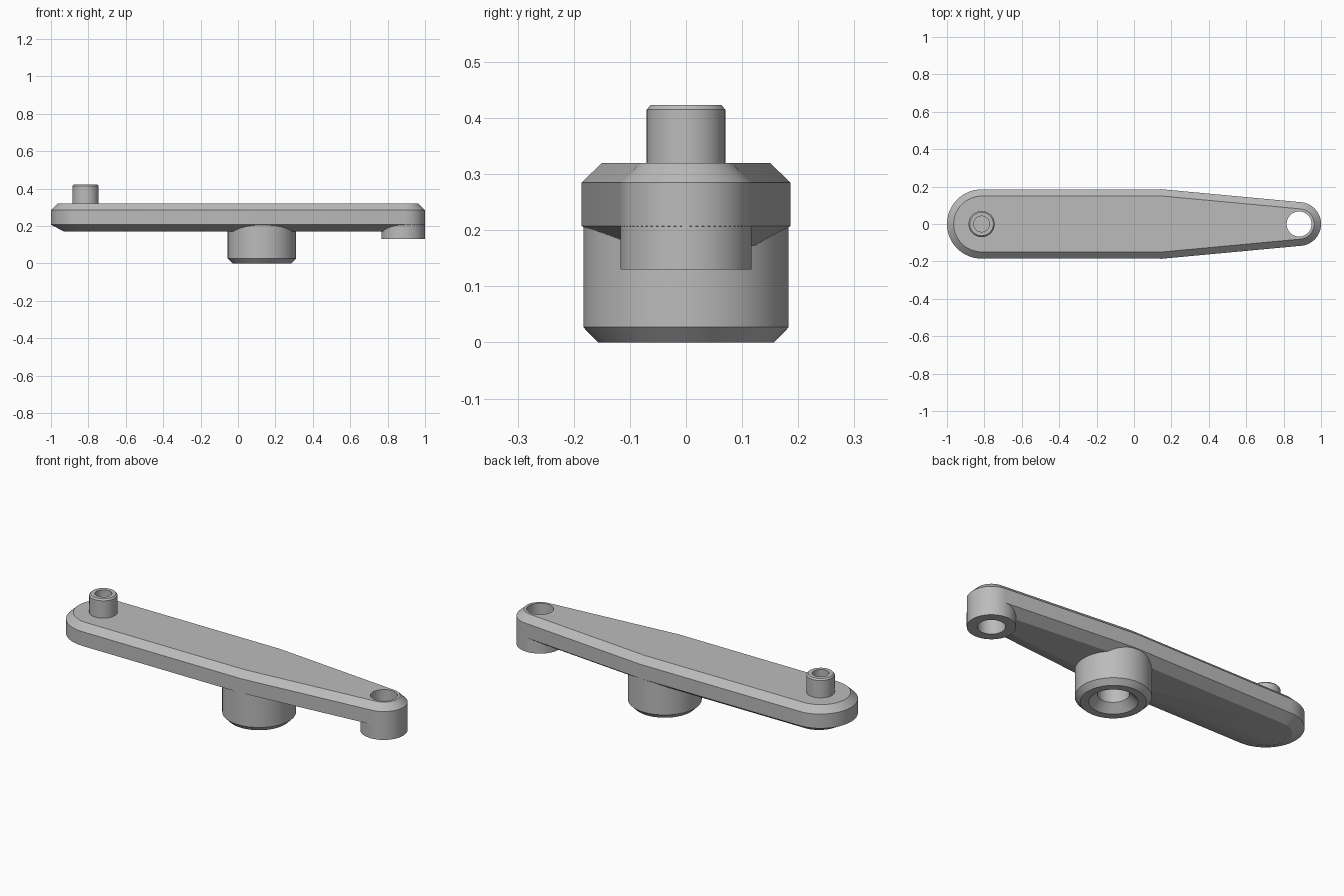
import bpy, bmesh, math

if "Cube" in bpy.data.objects:
    bpy.data.objects.remove(bpy.data.objects["Cube"])

grey = bpy.data.materials.new("plain grey")
grey.diffuse_color = (0.5, 0.5, 0.5, 1)
grey.use_nodes = True
grey.node_tree.nodes["Principled BSDF"].inputs["Base Color"].default_value = grey.diffuse_color
SEG = 64
PIN_X, PIVOT_X, END_X = -0.815, 0.128, 0.883


def finish(name, bm):
    bmesh.ops.recalc_face_normals(bm, faces=bm.faces)
    mesh = bpy.data.meshes.new(name)
    bm.to_mesh(mesh)
    bm.free()
    mesh.materials.append(grey)
    ob = bpy.data.objects.new(name, mesh)
    bpy.context.collection.objects.link(ob)
    return ob


def skin(bm, rings, closed=False):
    """Bridge equal rings of vertices with quads."""
    n = len(rings[0])
    pairs = list(zip(rings, rings[1:] + rings[:1] if closed else rings[1:]))
    for a, b in pairs:
        for i in range(n):
            j = (i + 1) % n
            bm.faces.new((a[i], a[j], b[j], b[i]))


def lathe(name, x, profile, closed=True):
    """Revolve (radius, z) points around a vertical axis at x."""
    bm = bmesh.new()
    rings = [[bm.verts.new((x + r * math.cos(2 * math.pi * i / SEG),
                            r * math.sin(2 * math.pi * i / SEG), z))
              for i in range(SEG)] for r, z in profile]
    skin(bm, rings, closed)
    if not closed:
        bm.faces.new(rings[0])
        bm.faces.new(rings[-1])
    return finish(name, bm)


def smooth(ob):
    bpy.ops.object.select_all(action='DESELECT')
    ob.select_set(True)
    bpy.context.view_layer.objects.active = ob
    bpy.ops.object.shade_smooth_by_angle(angle=math.radians(25))


# arm outline: (centre x, centre y, radius, normal angle), counter-clockwise
R1, R2 = 0.186, 0.117
tilt = math.asin((R1 - R2) / (END_X - 0.14))
right = math.pi / 2 - tilt
outline = [(END_X, 0, R2, -right + 2 * right * i / 32) for i in range(33)]
outline += [(0.14, 0, R1, math.pi / 2 - tilt / 2)]
outline += [(PIN_X, 0, R1 - 0.001, math.pi / 2 + math.pi * i / 32) for i in range(33)]
outline += [(0.14, 0, R1, -math.pi / 2 + tilt / 2)]


def arm_ring(bm, z, inset):
    ring = []
    for x, y, r, a in outline:
        d = r - inset(math.sin(a))
        ring.append(bm.verts.new((x + d * math.cos(a), y + d * math.sin(a), z)))
    return ring


# arm: flat bar with bevelled top rim and shallow bevelled underside
bm = bmesh.new()
rings = [arm_ring(bm, 0.172, lambda s: 0.069 - 0.016 * s),
         arm_ring(bm, 0.207, lambda s: 0),
         arm_ring(bm, 0.285, lambda s: 0),
         arm_ring(bm, 0.32, lambda s: 0.036)]
skin(bm, rings)
bm.faces.new(rings[0])
bm.faces.new(rings[-1])
arm = finish("arm", bm)

# bores through the arm
for name, x, r, low, high in (("end_bore_cutter", END_X, 0.067, 0.1, 0.4),
                              ("pivot_bore_cutter", PIVOT_X, 0.076, 0.1, 0.25),
                              ("pin_bore_cutter", PIN_X, 0.042, 0.29, 0.5)):
    cutter = lathe(name, x, [(r, low), (r, high)], closed=False)
    cutter.hide_render = True
    cutter.hide_set(True)
    mod = arm.modifiers.new(name, 'BOOLEAN')
    mod.operation = 'DIFFERENCE'
    mod.solver = 'EXACT'
    mod.object = cutter
bpy.context.view_layer.objects.active = arm
arm.select_set(True)
for mod in list(arm.modifiers):
    bpy.ops.object.modifier_apply(modifier=mod.name)
for ob in [o for o in bpy.data.objects if o.name.endswith("cutter")]:
    bpy.data.objects.remove(ob)

# pivot boss with countersunk blind hole
pivot = lathe("pivot_boss", PIVOT_X, [(0.076, 0.207), (0.076, 0.041), (0.117, 0),
                                      (0.157, 0), (0.183, 0.027), (0.183, 0.207)])
# boss around the end hole
end_boss = lathe("end_boss", END_X, [(0.067, 0.207), (0.067, 0.13),
                                     (0.117, 0.13), (0.117, 0.207)])
# hollow pin on the wide end
pin = lathe("pin", PIN_X, [(0.042, 0.31), (0.042, 0.423), (0.063, 0.423),
                           (0.07, 0.415), (0.07, 0.31)])

for ob in (arm, pivot, end_boss, pin):
    smooth(ob)
